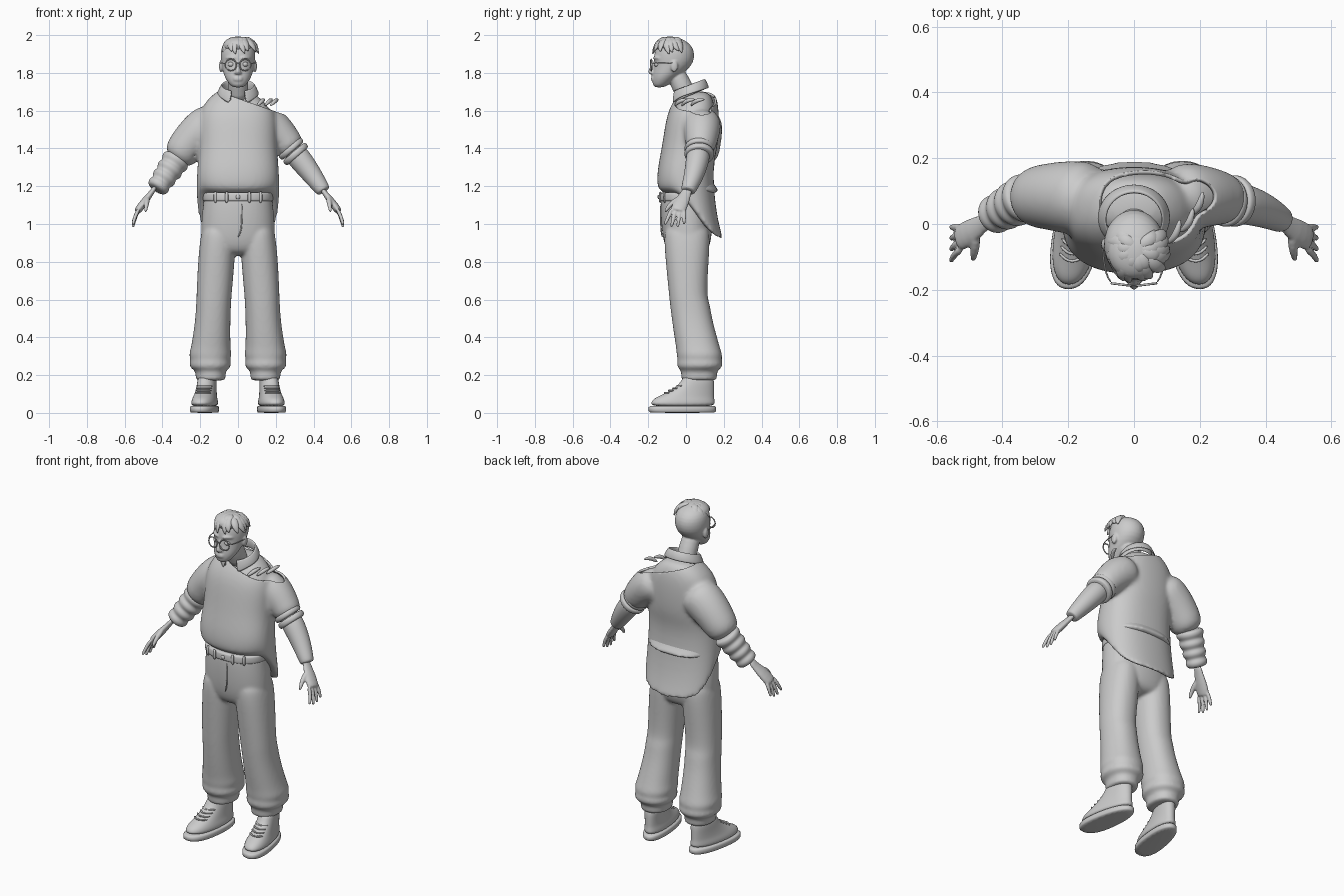
import bpy, bmesh, math, random
from mathutils import Vector, Matrix

random.seed(4)
if "Cube" in bpy.data.objects:
    bpy.data.objects.remove(bpy.data.objects["Cube"])

clay = bpy.data.materials.new("light grey")
clay.use_nodes = True
tone = (0.6, 0.6, 0.6, 1)
clay.diffuse_color = tone
clay.node_tree.nodes["Principled BSDF"].inputs["Base Color"].default_value = tone
SIDES = 24


def skin(bm, rings):
    """Bridge a stack of point rings and cap both ends."""
    rows = [[bm.verts.new(p) for p in ring] for ring in rings]
    n = len(rows[0])
    for low, high in zip(rows, rows[1:]):
        for i in range(n):
            j = (i + 1) % n
            bm.faces.new((low[i], low[j], high[j], high[i]))
    bm.faces.new(rows[0][::-1])
    bm.faces.new(rows[-1])


def stack(bm, rows, power=0.9, warp=None):
    """Horizontal rings: height, centre x, half width, front y, back y."""
    rings = []
    for z, cx, rx, front, back in rows:
        ring = []
        for i in range(SIDES):
            a = math.tau * i / SIDES
            c, s = math.cos(a), math.sin(a)
            x = cx + rx * math.copysign(abs(c) ** power, c)
            y = (front + back) / 2 + (back - front) / 2 * math.copysign(abs(s) ** power, s)
            p = Vector((x, y, z))
            ring.append(warp(p) if warp else p)
        rings.append(ring)
    skin(bm, rings)


def tube(bm, path, radii, flat=1.0, ref=(0, 1, 0), sides=12):
    """Round or flattened tube along a path; ref is the wide direction."""
    pts = [Vector(p) for p in path]
    rings = []
    for k, p in enumerate(pts):
        t = (pts[min(k + 1, len(pts) - 1)] - pts[max(k - 1, 0)]).normalized()
        v = t.cross(Vector(ref)).normalized()
        u = v.cross(t)
        rings.append([p + radii[k] * (u * math.cos(a) + v * math.sin(a) * flat)
                      for a in (math.tau * i / sides for i in range(sides))])
    skin(bm, rings)


def ball(bm, centre, size):
    m = Matrix.Translation(centre) @ Matrix.Diagonal((*size, 1))
    bmesh.ops.create_uvsphere(bm, u_segments=16, v_segments=10, radius=1, matrix=m)


def finish(name, bm, sub=1, voxel=0, relax=8):
    bmesh.ops.recalc_face_normals(bm, faces=bm.faces)
    for f in bm.faces:
        f.smooth = True
    mesh = bpy.data.meshes.new(name)
    bm.to_mesh(mesh)
    bm.free()
    mesh.materials.append(clay)
    ob = bpy.data.objects.new(name, mesh)
    bpy.context.scene.collection.objects.link(ob)
    if sub:
        ob.modifiers.new("round", "SUBSURF").levels = sub
        ob.modifiers["round"].render_levels = sub
    if voxel:
        fuse = ob.modifiers.new("fuse", "REMESH")
        fuse.mode, fuse.voxel_size, fuse.use_smooth_shade = "VOXEL", voxel, True
        ob.modifiers.new("relax", "SMOOTH").iterations = relax
    return ob


# Upper body, used for the sweater and, slightly smaller, for the shirt below
def hem(p):
    t = min(max((p.y + 0.08) / 0.28, 0), 1)
    low = min(max((1.3 - p.z) / 0.1, 0), 1)
    p.z -= 0.27 * low * t * t * (3 - 2 * t)
    return p


def upper_body(inset, warp):
    bm = bmesh.new()
    rows = [(1.18, .212, -.14, .195), (1.19, .217, -.15, .198), (1.23, .222, -.155, .16), (1.3, .217, -.15, .14),
            (1.4, .208, -.13, .168), (1.5, .21, -.115, .175), (1.58, .205, -.1, .175),
            (1.64, .18, -.075, .17), (1.69, .13, -.04, .155), (1.72, .08, -.01, .13)]
    stack(bm, [(z - inset, 0, rx - inset, f + inset, b - inset) for z, rx, f, b in rows], 0.85, warp)
    tube(bm, [(-.1, .08, 1.56), (-.19, .08, 1.5), (-.27, .085, 1.42), (-.335, .08, 1.33)],
         [r - inset for r in (.11, .115, .1, .088)], sides=SIDES)
    tube(bm, [(.1, .08, 1.56), (.2, .085, 1.5), (.26, .08, 1.43), (.3, .07, 1.385)],
         [r - inset for r in (.11, .1, .083, .073)], sides=SIDES)
    return bm


shirt = finish("shirt", upper_body(0.017, None), 2, 0.011)
raw = finish("sweater_raw", upper_body(0, hem), 2, 0.011)
baked = bpy.data.meshes.new_from_object(raw.evaluated_get(bpy.context.evaluated_depsgraph_get()))
bpy.data.objects.remove(raw)
bm = bmesh.new()
bm.from_mesh(baked)
# Slanted neckline that bares the left shoulder
bmesh.ops.bisect_plane(bm, geom=bm.verts[:] + bm.edges[:] + bm.faces[:], plane_co=(0, 0, 1.665),
                       plane_no=(0.35, 0, 1), clear_outer=True)
sweater = finish("sweater", bm, 0)
rim = sweater.modifiers.new("thickness", "SOLIDIFY")
rim.thickness, rim.offset = 0.012, -1

# Rolled cuff on the left, gathered long sleeve on the right
bm = bmesh.new()
for a, b in ((.27, .293), (.293, .318)):
    path = [(x, .07, 1.385 - (x - .293) * 1.15) for x in (a, a + .004, b - .004, b)]
    tube(bm, path, (.068, .08, .079, .066), sides=SIDES)
finish("rolled_cuff", bm, 2)
start, end = Vector((-.32, .085, 1.35)), Vector((-.435, .022, 1.18))
bm = bmesh.new()
tube(bm, [start.lerp(end, i / 12) for i in range(13)],
     [.075 - .0018 * i + (.004 if i % 3 else -.008) for i in range(13)], sides=SIDES)
finish("gathered_sleeve", bm, 2)
bm = bmesh.new()
tube(bm, [(.28, .07, 1.4), (.34, .06, 1.33), (.4, .04, 1.25), (.45, .012, 1.18), (.455, .01, 1.172)],
     (.064, .062, .052, .04, .034), sides=SIDES)
finish("left_sleeve", bm, 2)

# Trousers fused from hips and two baggy legs
bm = bmesh.new()
stack(bm, [(.83, 0, .15, -.07, .09), (.87, 0, .195, -.11, .125), (.95, 0, .198, -.128, .14),
           (1.05, 0, .193, -.135, .135), (1.12, 0, .183, -.135, .12), (1.18, 0, .178, -.13, .11)])
for s in (-1, 1):
    legs = [(.17, .145, .073, -.02, .155), (.18, .145, .08, -.026, .165), (.215, .145, .08, -.026, .165),
            (.228, .146, .088, -.03, .17), (.24, .147, .108, -.046, .192), (.265, .147, .112, -.048, .196),
            (.28, .147, .104, -.044, .188), (.305, .147, .114, -.05, .194), (.34, .145, .106, -.052, .182),
            (.4, .14, .1, -.062, .165), (.5, .133, .093, -.076, .138), (.58, .129, .093, -.086, .126),
            (.62, .127, .093, -.09, .11), (.8, .115, .098, -.108, .12), (.95, .104, .094, -.12, .13), (1, .1, .08, -.1, .11)]
    stack(bm, [(z, s * cx, rx, f, b) for z, cx, rx, f, b in legs])
finish("trousers", bm, 2, 0.009, 5)

# Belt, loops, button, fly and pocket seams
bm = bmesh.new()
stack(bm, [(1.118, 0, .18, -.136, .12), (1.122, 0, .188, -.144, .126), (1.165, 0, .186, -.142, .12), (1.169, 0, .178, -.134, .11)])
finish("waistband", bm, 2)
bm = bmesh.new()
for x in (-.12, -.06, .06, .12):
    y = -.009 - .134 * math.sqrt(1 - (x / .188) ** 2)
    tube(bm, [(x, y, 1.11), (x, y - .004, 1.14), (x, y, 1.175)], (.009,) * 3, .7, (1, 0, 0))
ball(bm, (0, -.144, 1.143), (.012, .007, .012))
finish("belt_loops", bm)
bm = bmesh.new()
tube(bm, [(.02, -.136, 1.115), (.022, -.134, 1.0), (.012, -.13, .95), (0, -.124, .93)], (.004,) * 4, ref=(1, 0, 0), sides=8)
finish("fly_seam", bm)

# Head with neck, nose, lips, brows and ears
bm = bmesh.new()
stack(bm, [(1.722, 0, .025, -.165, -.12), (1.737, 0, .045, -.177, -.09), (1.77, 0, .067, -.18, -.055),
           (1.8, 0, .079, -.177, -.01), (1.84, 0, .087, -.17, .032), (1.88, 0, .093, -.172, .046),
           (1.92, 0, .092, -.165, .043), (1.955, 0, .08, -.145, .022), (1.98, 0, .052, -.11, -.02), (1.988, 0, .02, -.09, -.05)], 1)
tube(bm, [(0, -.06, 1.81), (0, -.03, 1.75), (0, .02, 1.64)], (.052, .052, .06), ref=(1, 0, 0), sides=SIDES)
tube(bm, [(0, -.162, 1.86), (0, -.18, 1.83), (0, -.192, 1.803), (0, -.18, 1.795)], (.008, .011, .015, .012), ref=(1, 0, 0))
for z in (1.764, 1.774):
    ball(bm, (0, -.178, z), (.024, .008, .006))
for s in (-1, 1):
    ball(bm, (s * .09, -.062, 1.835), (.011, .02, .032))
    ball(bm, (s * .011, -.182, 1.8), (.008, .01, .008))
    tube(bm, [(s * .014, -.172, 1.876), (s * .04, -.165, 1.884), (s * .068, -.135, 1.876)], (.007, .008, .005), ref=(0, 0, 1))
finish("head", bm, 1, 0.006, 3)
bm = bmesh.new()
for s in (-1, 1):
    ball(bm, (s * .036, -.152, 1.845), (.018, .018, .014))
finish("eyes", bm)

# Round glasses
for side, s in (("right", -1), ("left", 1)):
    bpy.ops.mesh.primitive_torus_add(location=(s * .038, -.184, 1.842), rotation=(math.pi / 2, 0, s * .12),
                                     major_radius=.03, minor_radius=.0035, major_segments=28, minor_segments=8)
    bpy.context.object.name = side + "_glasses_rim"
    bpy.context.object.data.materials.append(clay)
    bpy.ops.object.shade_smooth()
bm = bmesh.new()
tube(bm, [(-.01, -.188, 1.85), (0, -.19, 1.853), (.01, -.188, 1.85)], (.003,) * 3, ref=(0, 0, 1), sides=8)
for s in (-1, 1):
    tube(bm, [(s * .067, -.18, 1.85), (s * .09, -.15, 1.852), (s * .096, -.06, 1.853)], (.003,) * 3, ref=(0, 0, 1), sides=8)
finish("glasses_arms", bm)

# Tousled hair: tapered locks sweeping out from the crown
bm = bmesh.new()
ball(bm, (0, -.085, 1.945), (.082, .085, .048))
for ring, (reach, drop, count) in enumerate(((1, .075, 13), (.72, .03, 9))):
    for i in range(count):
        a = math.radians(-125 + 250 * i / (count - 1) + random.uniform(-8, 8))
        k = reach * random.uniform(.93, 1.04)
        out = Vector((math.sin(a) * .1, -math.cos(a) * .105, 0)) * k
        swirl = Vector((math.cos(a), math.sin(a), 0)) * random.uniform(-.005, .03)
        crown = Vector((.01, -.075, 1.975 + .004 * ring))
        tip = crown + out + swirl - Vector((0, 0, drop * random.uniform(.8, 1.1)))
        path = [crown, crown + out * .55 + Vector((0, 0, .004)), crown + out * .9 - Vector((0, 0, drop * .4)), tip]
        tube(bm, path, (.014, .024, .022, .003), .6, (math.cos(a), math.sin(a), 0), 10)
finish("hair", bm)

# Folded shirt collar, open at the throat
bm = bmesh.new()
rows = []
for i in range(25):
    a = math.radians(22 + 316 * i / 24)
    s, c = math.sin(a), math.cos(a)
    tip = max(c, 0) ** 4 * .035
    rows.append([bm.verts.new(p) for p in (
        (.09 * s, .015 - .08 * c, 1.675 - .035 * c), (.082 * s, .012 - .08 * c, 1.738 - .032 * c),
        (.09 * s, .016 - .088 * c, 1.738 - .032 * c), (.115 * s, .02 - .105 * c, 1.688 - .032 * c - tip))])
for p, q in zip(rows, rows[1:]):
    for k in range(3):
        bm.faces.new((p[k], q[k], q[k + 1], p[k + 1]))
collar = finish("collar", bm, 0)
collar.modifiers.new("cloth", "SOLIDIFY").thickness = 0.008
collar.modifiers.new("round", "SUBSURF").levels = 1

# Crumpled fabric on the bare shoulder
bm = bmesh.new()
for x, y in ((.13, -.035), (.17, .0), (.2, .05)):
    tube(bm, [(x - .03, y - .025, 1.625), (x, y, 1.655), (x + .01, y + .05, 1.66)], (.006, .014, .006), ref=(1, 0, 0))
finish("shoulder_folds", bm, 2)

# Hands and shoes, mirrored
for side, s in (("right", -1), ("left", 1)):
    bm = bmesh.new()
    tube(bm, [(s * .435, .015, 1.2), (s * .462, 0, 1.16), (s * .49, -.02, 1.125), (s * .528, -.042, 1.075), (s * .533, -.045, 1.065)],
         (.028, .028, .042, .043, .036), .5)
    for k in range(4):
        y, spread = -.075 + .022 * k, -.04 + .013 * k
        long = .085 + .015 * math.sin(k * 1.1)
        tube(bm, [(s * .522, y, 1.085), (s * .545, y + spread * .4, 1.085 - long * .5),
                  (s * .556, y + spread * .9, 1.085 - long), (s * .555, y + spread, 1.08 - long)], (.011, .011, .009, .004))
    tube(bm, [(s * .48, -.03, 1.14), (s * .483, -.07, 1.115), (s * .487, -.1, 1.085), (s * .49, -.112, 1.06)],
         (.016, .015, .011, .006), ref=(1, 0, 0))
    finish(side + "_hand", bm, 1, 0.005, 3)

    def splay(p):
        p.x = s * (.172 + p.x * (1 - .6 * p.y) - .14 * p.y)
        return p
    bm = bmesh.new()
    stack(bm, [(0, 0, .066, -.193, .155), (.005, 0, .071, -.2, .161), (.034, 0, .071, -.2, .161), (.038, 0, .066, -.194, .156)], .85, splay)
    finish(side + "_sole", bm, 1)
    bm = bmesh.new()
    stack(bm, [(.03, 0, .066, -.19, .155), (.06, 0, .066, -.186, .153), (.08, 0, .06, -.165, .15), (.1, 0, .056, -.118, .15),
               (.13, 0, .053, -.065, .15), (.165, 0, .052, -.025, .15), (.2, 0, .046, -.015, .14)], .9, splay)
    finish(side + "_shoe", bm, 2)
    bm = bmesh.new()
    for k in range(5):
        y, z = -.115 + .022 * k, .103 + .0125 * k
        tube(bm, [splay(Vector((x, y + 16 * x * x, z + .003))) for x in (-.042, -.02, 0, .02, .042)], (.005,) * 5, ref=(0, 0, 1), sides=8)
    finish(side + "_laces", bm)
